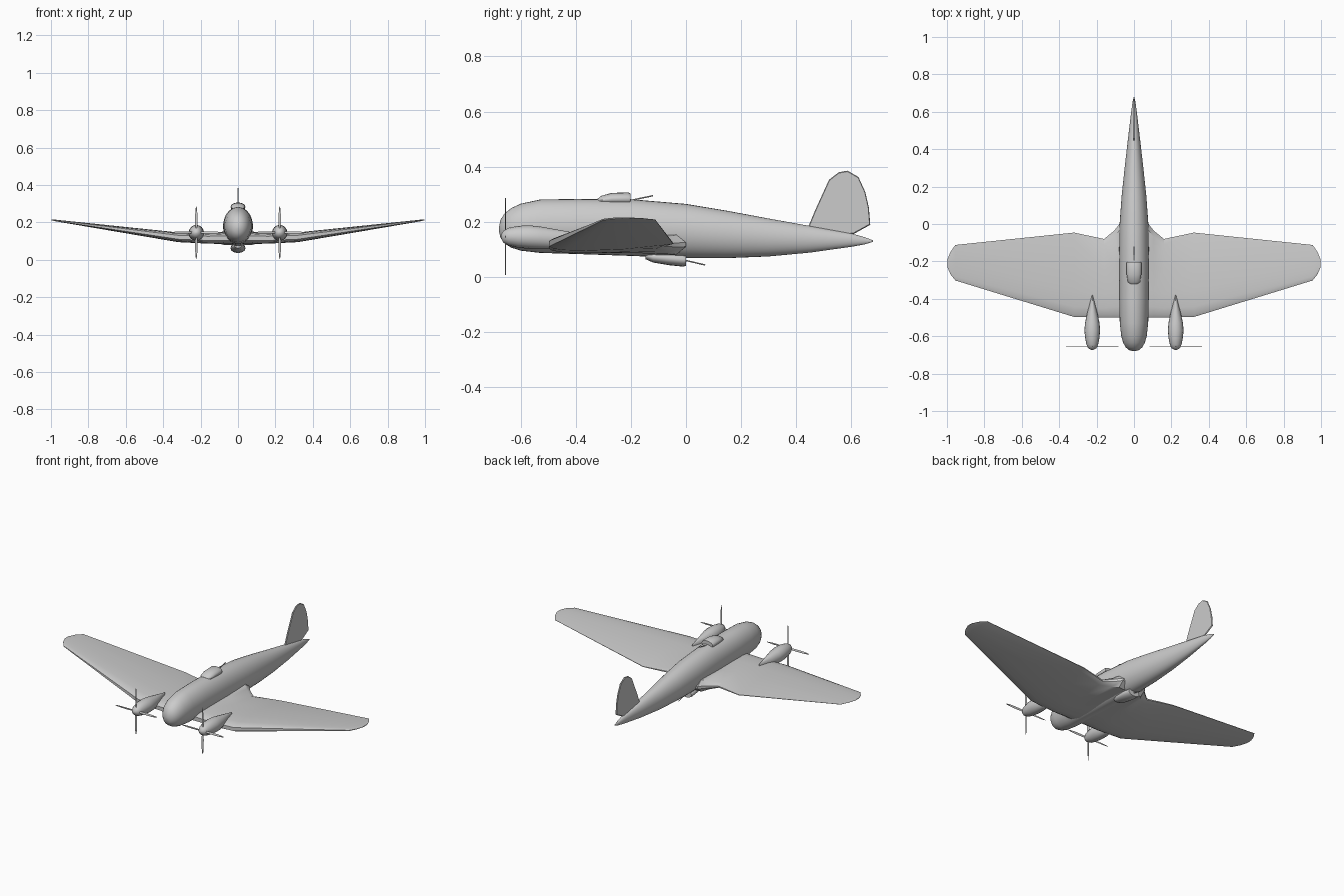
import bpy, bmesh, math
from mathutils import Vector

if "Cube" in bpy.data.objects:
    bpy.data.objects.remove(bpy.data.objects["Cube"])


def finish(name, bm, angle=35):
    bmesh.ops.recalc_face_normals(bm, faces=bm.faces)
    me = bpy.data.meshes.new(name)
    bm.to_mesh(me)
    bm.free()
    ob = bpy.data.objects.new(name, me)
    bpy.context.collection.objects.link(ob)
    bpy.ops.object.select_all(action='DESELECT')
    ob.select_set(True)
    bpy.context.view_layer.objects.active = ob
    bpy.ops.object.shade_smooth_by_angle(angle=math.radians(angle))
    return ob


def loft(name, rings, angle=35):
    """Skin a list of equal-length point rings and cap both ends."""
    bm = bmesh.new()
    vs = [[bm.verts.new(p) for p in r] for r in rings]
    n = len(rings[0])
    for a, b in zip(vs, vs[1:]):
        for i in range(n):
            j = (i + 1) % n
            bm.faces.new((a[i], a[j], b[j], b[i]))
    bm.faces.new(vs[0])
    bm.faces.new(vs[-1])
    return finish(name, bm, angle)


def body(name, stations, n=24, x=0, angle=40):
    """Elliptical sections along y: (y, bottom, top, half width)."""
    rings = []
    for y, lo, hi, w in stations:
        rings.append([(x + w * math.cos(t), y, (lo + hi) / 2 + (hi - lo) / 2 * math.sin(t))
                      for t in (2 * math.pi * i / n for i in range(n))])
    return loft(name, rings, angle)


def rod(name, a, b, r):
    a, b = Vector(a), Vector(b)
    q = (b - a).to_track_quat('Z', 'Y')
    circle = [Vector((r * math.cos(i * math.pi / 4), r * math.sin(i * math.pi / 4), 0)) for i in range(8)]
    return loft(name, [[e + q @ c for c in circle] for e in (a, b)])


# Fuselage
body("fuselage", [
    (-.68, .166, .178, .005), (-.675, .142, .205, .025), (-.66, .12, .229, .044),
    (-.635, .105, .249, .058), (-.6, .094, .265, .068), (-.53, .086, .28, .076),
    (-.4, .082, .282, .079), (-.2, .075, .281, .08), (0, .067, .264, .077),
    (.15, .067, .239, .066), (.3, .073, .211, .05), (.45, .087, .184, .033),
    (.6, .108, .157, .015), (.65, .117, .143, .008), (.679, .126, .132, .002)], n=32)


# Wings: (x, leading y, trailing y, centre z, half thickness, rear fullness)
def wing(name, s):
    rings = []
    for x, le, te, z, h, rear in [
            (0, -.5, 0, .115, .03, 1.2), (.078, -.5, 0, .116, .03, 1.2),
            (.105, -.5, -.035, .115, .03, .9), (.16, -.5, -.08, .114, .028, .5),
            (.32, -.497, -.046, .12, .026, .2), (.955, -.302, -.112, .207, .005, .3),
            (.982, -.268, -.15, .211, .004, .3), (.998, -.23, -.19, .213, .002, .4)]:
        half = [(0, .4), (.035, .72), (.12, .92), (.3, 1), (.6, .8 + .3 * max(0, rear - .5)),
                (.93, rear), (1, min(.25, rear * .3))]
        pts = [(f, t) for f, t in half] + [(f, -t) for f, t in reversed(half)]
        rings.append([(s * x, le + f * (te - le), z + t * h) for f, t in pts])
    return loft(name, rings, 30)


# Propeller blade outline: (radius fraction, half width)
def propeller(name, x):
    y, z, R = -.656, .145, .14
    bm = bmesh.new()
    outline = [(.008, .004), (.05, .006), (.1, .0058), (.13, .0035), (R, .0008)]
    for k in range(4):
        a = k * math.pi / 2
        rad = Vector((math.cos(a), 0, math.sin(a)))
        tan = Vector((-math.sin(a), .3, math.cos(a)))
        prev = None
        for r, w in outline:
            c = Vector((x, y, z)) + rad * r
            ring = [bm.verts.new(c + v) for v in
                    (tan * w, Vector((0, .0018, 0)), -tan * w, Vector((0, -.0018, 0)))]
            if prev:
                for i in range(4):
                    j = (i + 1) % 4
                    bm.faces.new((prev[i], prev[j], ring[j], ring[i]))
            else:
                bm.faces.new(ring)
            prev = ring
        bm.faces.new(prev)
    return finish(name, bm)


for side, s in (("right", 1), ("left", -1)):
    wing(side + "_wing", s)
    # Engine nacelle with spinner nose and pointed tail
    body(side + "_nacelle", [
        (-.673, .14, .15, .006), (-.664, .123, .167, .022), (-.645, .113, .177, .031),
        (-.61, .105, .184, .038), (-.57, .101, .186, .042), (-.53, .1, .182, .039),
        (-.47, .102, .171, .026), (-.42, .108, .162, .013), (-.38, .118, .154, .002)],
        n=16, x=s * .223)
    propeller(side + "_propeller", s * .223)

# Gun turrets above and below
body("top_turret", [(-.322, .265, .282, .018), (-.31, .262, .293, .033), (-.27, .26, .304, .039),
                    (-.21, .258, .306, .04), (-.202, .262, .302, .037)], n=16)
rod("top_gun", (0, -.22, .273), (0, -.12, .294), .0025)
body("belly_turret", [(-.147, .063, .09, .02), (-.12, .051, .09, .034), (-.06, .041, .09, .039),
                      (-.01, .036, .085, .04), (0, .039, .081, .037)], n=16)
rod("belly_gun", (0, -.02, .063), (0, .07, .042), .0025)

# Tail fin
fin = [(.445, .182), (.47, .242), (.52, .352), (.555, .379), (.587, .385), (.627, .362),
       (.652, .307), (.665, .25), (.67, .188), (.61, .155), (.56, .15), (.5, .16)]
loft("tail_fin", [[(x, .58 + (y - .58) * k, .27 + (z - .27) * k) for y, z in fin]
                  for x, k in ((-.004, .97), (0, 1), (.004, .97))])
